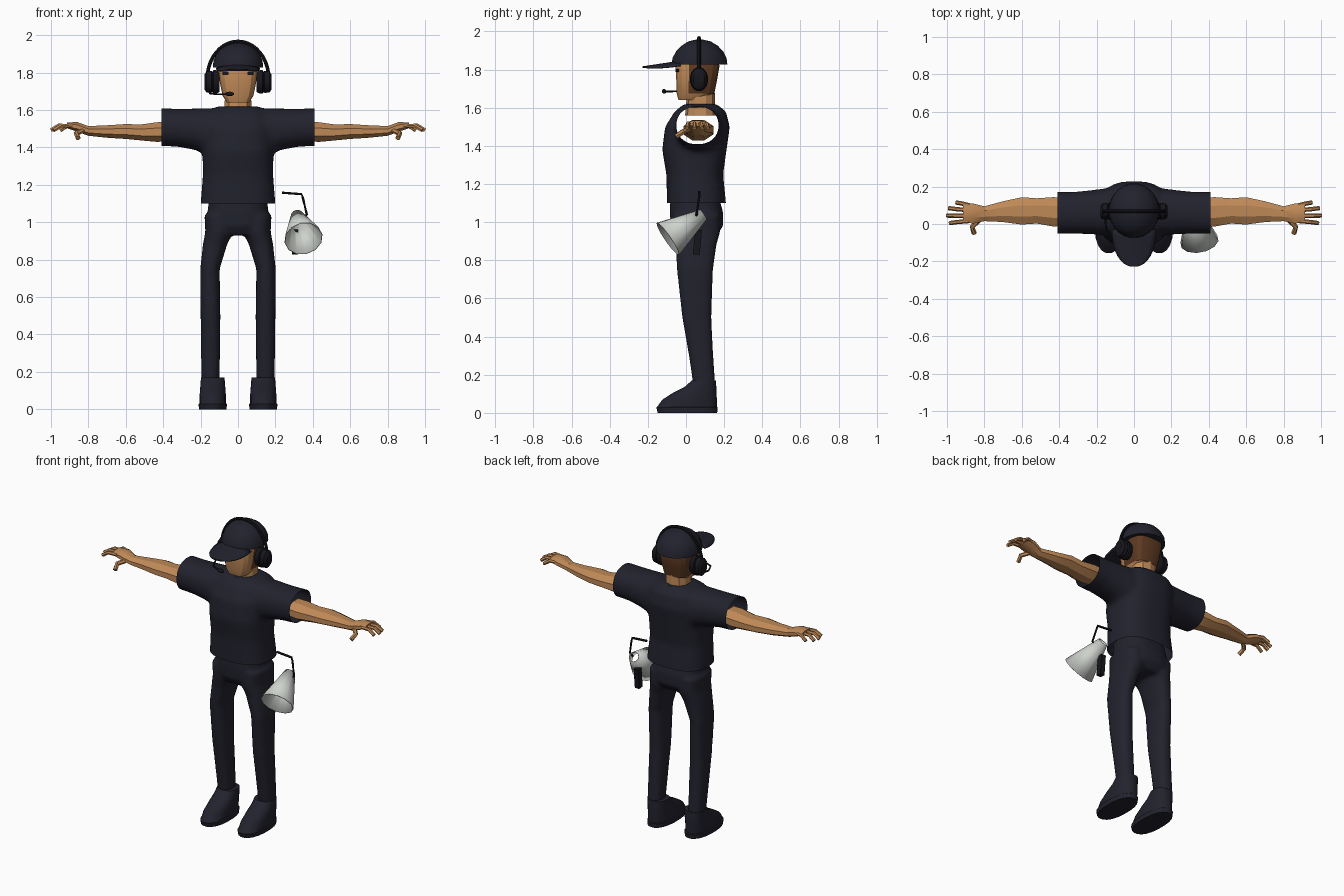
import bpy, bmesh, math
from mathutils import Vector, Matrix

cube = bpy.data.objects.get("Cube")
if cube:
    bpy.data.objects.remove(cube)


def material(name, rgb):
    m = bpy.data.materials.new(name)
    m.use_nodes = True
    m.diffuse_color = (*rgb, 1)
    m.node_tree.nodes["Principled BSDF"].inputs["Base Color"].default_value = (*rgb, 1)
    return m


NAVY = material("dark navy cloth", (0.016, 0.016, 0.027))
BLACK = material("black plastic", (0.008, 0.008, 0.012))
SKIN = material("tan skin", (0.52, 0.25, 0.095))
HAIR = material("brown hair", (0.11, 0.042, 0.016))
WHITE = material("pale grey horn", (0.62, 0.65, 0.61))


def finish(name, bm, mats, angle=40):
    me = bpy.data.meshes.new(name)
    bm.to_mesh(me)
    bm.free()
    for m in mats:
        me.materials.append(m)
    ob = bpy.data.objects.new(name, me)
    bpy.context.collection.objects.link(ob)
    bpy.ops.object.select_all(action="DESELECT")
    ob.select_set(True)
    bpy.context.view_layer.objects.active = ob
    bpy.ops.object.shade_smooth_by_angle(angle=math.radians(angle))
    return ob


def loft(bm, sections, axis="z", n=16, power=2, caps=True):
    """Rings given as (position, centre a, centre b, radius a, radius b)."""
    rings = []
    for pos, ca, cb, ra, rb in sections:
        ring = []
        for i in range(n):
            t = 2 * math.pi * (i + 0.5) / n
            c, s = math.cos(t), math.sin(t)
            a = ca + ra * math.copysign(abs(c) ** (2 / power), c)
            b = cb + rb * math.copysign(abs(s) ** (2 / power), s)
            ring.append(bm.verts.new((a, b, pos) if axis == "z" else (pos, a, b)))
        rings.append(ring)
    faces = []
    for r, q in zip(rings, rings[1:]):
        for i in range(n):
            j = (i + 1) % n
            faces.append(bm.faces.new((r[i], r[j], q[j], q[i])))
    if caps:
        faces += [bm.faces.new(rings[0]), bm.faces.new(rings[-1])]
    bmesh.ops.recalc_face_normals(bm, faces=faces)


def spans(rows, cx=0):
    """Rows (z, half width, front y, back y) become upright loft sections."""
    return [(z, cx, (f + b) / 2, hx, (b - f) / 2) for z, hx, f, b in rows]


def flip(sections, s):
    return [(s * p, *rest) for p, *rest in sections]


def tube(bm, points, radius, closed=False, sides=6):
    """Sweep a round section along a path."""
    pts = [Vector(p) for p in points]
    rings = []
    for i, p in enumerate(pts):
        a = pts[i - 1] if i or closed else p
        b = pts[(i + 1) % len(pts)] if i < len(pts) - 1 or closed else p
        q = (b - a).to_track_quat("Z", "Y")
        rings.append([bm.verts.new(p + q @ Vector((radius * math.cos(t), radius * math.sin(t), 0)))
                      for t in (2 * math.pi * k / sides for k in range(sides))])
    pairs = list(zip(rings, rings[1:])) + ([(rings[-1], rings[0])] if closed else [])
    for r, q in pairs:
        for k in range(sides):
            j = (k + 1) % sides
            bm.faces.new((r[k], r[j], q[j], q[k]))
    if not closed:
        bm.faces.new(rings[0][::-1])
        bm.faces.new(rings[-1])


def fuse(name, bm, voxel, cuts):
    """Merge overlapping solids into one soft cloth shell, trimmed open by planes."""
    ob = finish(name, bm, [NAVY])
    rm = ob.modifiers.new("merge", "REMESH")
    rm.mode, rm.voxel_size = "VOXEL", voxel
    sm = ob.modifiers.new("soften", "SMOOTH")
    sm.factor, sm.iterations = 0.5, 6
    merged = bpy.data.meshes.new_from_object(ob.evaluated_get(bpy.context.evaluated_depsgraph_get()))
    bpy.data.objects.remove(ob)
    out = bmesh.new()
    out.from_mesh(merged)
    bpy.data.meshes.remove(merged)
    for co, no in cuts:
        bmesh.ops.bisect_plane(out, geom=out.verts[:] + out.edges[:] + out.faces[:],
                               plane_co=co, plane_no=no, clear_outer=True)
    for f in out.faces:
        f.material_index = 0
    return finish(name, out, [NAVY], 60)


# Shirt: torso and sleeves, open at hem and cuffs
bm = bmesh.new()
loft(bm, spans([(1.04, .2, -.1, .21), (1.1, .2, -.1, .21), (1.25, .188, -.103, .195), (1.38, .19, -.125, .213),
                (1.5, .19, -.11, .23), (1.58, .17, -.06, .21), (1.62, .11, -.01, .16)]), n=32, power=2.6)
for s in (1, -1):
    loft(bm, flip([(0, .065, 1.49, .13, .12), (.16, .065, 1.485, .125, .125), (.23, .063, 1.497, .118, .111),
                   (.32, .06, 1.505, .112, .102), (.45, .06, 1.51, .112, .1)], s), "x", 24, 2.2)
fuse("shirt", bm, .014, [((.41, 0, 0), (1, 0, 0)), ((-.41, 0, 0), (-1, 0, 0)), ((0, 0, 1.1), (0, 0, -1))])

# Trousers: hips and two legs
bm = bmesh.new()
loft(bm, spans([(1.18, .15, -.08, .16), (1.05, .163, -.085, .195), (.98, .168, -.08, .195), (.93, .14, -.05, .16)]),
     n=32, power=2.5)
for s in (1, -1):
    loft(bm, spans([(1.04, .08, -.07, .18), (.95, .075, -.07, .18)], s * .1)
         + spans([(.88, .065, -.055, .16)], s * .123) + spans([(.75, .052, -.048, .142)], s * .15)
         + spans([(.5, .053, -.02, .133), (.3, .051, .015, .143), (.13, .047, .04, .155)], s * .147),
         n=20, power=2.4)
fuse("trousers", bm, .011, [((0, 0, 1.14), (0, 0, 1)), ((0, 0, .15), (0, 0, -1))])

for side, s in (("left", 1), ("right", -1)):
    # Shoe with a sole lip
    bm = bmesh.new()
    loft(bm, spans([(0, .074, -.15, .165), (.028, .077, -.157, .168), (.032, .071, -.153, .163), (.07, .071, -.125, .163),
                    (.105, .069, -.07, .162), (.135, .066, -.01, .16), (.17, .064, .03, .157)], s * .135), n=20, power=2.3)
    finish(side + "_shoe", bm, [NAVY])

    # Bare forearm and palm
    bm = bmesh.new()
    loft(bm, flip([(.37, .065, 1.485, .08, .055), (.43, .065, 1.482, .085, .057), (.52, .07, 1.48, .073, .046),
                   (.6, .07, 1.485, .079, .043), (.7, .066, 1.485, .06, .036), (.8, .055, 1.488, .043, .028),
                   (.86, .056, 1.51, .058, .028), (.915, .058, 1.518, .052, .016)], s), "x", 8)
    # Fingers and thumb
    for y0, y1, tip in ((.1, .115, .95), (.074, .085, .99), (.044, .045, 1.0), (.016, .005, .985)):
        tube(bm, [(s * .88, y0, 1.515), (s * (tip - .04), (y0 + y1) / 2, 1.517), (s * tip, y1, 1.492)], .0115)
    tube(bm, [(s * .83, .02, 1.49), (s * .865, -.015, 1.475), (s * .855, -.05, 1.45)], .014)
    finish(side + "_arm", bm, [SKIN], 25)

    # Headphone cup with its cushion
    bm = bmesh.new()
    loft(bm, flip([(.1, .068, 1.75, .04, .055), (.118, .068, 1.75, .048, .064), (.132, .068, 1.75, .048, .064),
                   (.136, .068, 1.75, .04, .055), (.142, .068, 1.75, .045, .06), (.168, .068, 1.75, .043, .057),
                   (.18, .068, 1.75, .03, .04)], s), "x", 16)
    finish(side + "_ear_cup", bm, [BLACK])

    # Eye plate
    bm = bmesh.new()
    bmesh.ops.create_cube(bm, size=1, matrix=Matrix.Translation((s * .066, -.045, 1.795))
                          @ Matrix.Rotation(s * .3, 4, "Z") @ Matrix.Diagonal((.032, .009, .017, 1)))
    finish(side + "_eye", bm, [BLACK])

# Neck
bm = bmesh.new()
loft(bm, spans([(1.56, .08, -.005, .155), (1.61, .075, 0, .152), (1.72, .072, .01, .15)]), n=10, power=2.4)
finish("neck", bm, [SKIN], 25)

# Head, with hair on the back faces
bm = bmesh.new()
loft(bm, spans([(1.64, .06, -.04, .08), (1.675, .083, -.05, .15), (1.74, .097, -.052, .163),
                (1.82, .107, -.056, .177), (1.89, .09, -.03, .16)]), n=16, power=3.4)
for f in bm.faces:
    c = f.calc_center_median()
    f.material_index = 1 if c.y > .04 and c.z > 1.67 else 0
finish("head", bm, [SKIN, HAIR], 25)

# Collar
bm = bmesh.new()
tube(bm, [(.085 * math.cos(t), .075 + .083 * math.sin(t), 1.608) for t in (math.tau * k / 20 for k in range(20))],
     .009, closed=True)
finish("collar", bm, [NAVY])

# Cap crown and curved peak
bm = bmesh.new()
loft(bm, spans([(1.828, .135, -.076, .218), (1.86, .133, -.072, .214), (1.895, .118, -.054, .196),
                (1.925, .094, -.025, .168), (1.948, .058, .012, .13), (1.957, .02, .05, .09)]), n=24)
finish("cap_crown", bm, [NAVY])
bm = bmesh.new()
rows = []
for i in range(9):
    t = math.sin(i / 8 * math.pi / 2) * .99
    w = .118 * math.sqrt(1 - t ** 2.4)
    rows.append([bm.verts.new((u / 4 * w, -.03 - .2 * t, 1.847 - .03 * t - .022 * (u * w / .472) ** 2))
                 for u in range(-4, 5)])
for r, q in zip(rows, rows[1:]):
    for k in range(8):
        bm.faces.new((r[k], q[k], q[k + 1], r[k + 1]))
peak = finish("cap_peak", bm, [NAVY])
peak.modifiers.new("thickness", "SOLIDIFY").thickness = .008

# Headband
bm = bmesh.new()
tube(bm, [(.165 * math.cos(t), .068, 1.765 + .202 * math.sin(t)) for t in (math.pi * k / 20 for k in range(21))],
     .0095, sides=8)
finish("headband", bm, [BLACK])

# Microphone boom and tip
bm = bmesh.new()
tube(bm, [(-.155, .05, 1.7), (-.15, -.02, 1.688), (-.12, -.085, 1.685), (-.05, -.115, 1.685)], .005)
bmesh.ops.create_uvsphere(bm, u_segments=12, v_segments=8, radius=1,
                          matrix=Matrix.Translation((-.045, -.115, 1.686)) @ Matrix.Diagonal((.025, .012, .012, 1)))
finish("microphone", bm, [BLACK])

# Loudhailer horn, open at both ends
start, end = Vector((.315, .09, 1.04)), Vector((.35, -.095, .913))
bm = bmesh.new()
loft(bm, [(0, 0, 0, .032, .032), ((end - start).length, 0, 0, .104, .104)], n=12, caps=False)
bm.transform(Matrix.Translation(start) @ (end - start).to_track_quat("Z", "Y").to_matrix().to_4x4())
horn = finish("loudhailer_horn", bm, [WHITE], 20)
horn.modifiers.new("wall", "SOLIDIFY").thickness = .004

# Loudhailer grip and wire hanger
bm = bmesh.new()
bmesh.ops.create_cube(bm, size=1, matrix=Matrix.Translation((.305, .06, .895)) @ Matrix.Rotation(-.1, 4, "X")
                      @ Matrix.Diagonal((.032, .036, .13, 1)))
finish("loudhailer_grip", bm, [BLACK])
bm = bmesh.new()
tube(bm, [(.235, .07, 1.158), (.34, .07, 1.15), (.348, .068, 1.125), (.368, .055, 1.04), (.345, .055, 1.02)], .007)
finish("loudhailer_hanger", bm, [BLACK])
